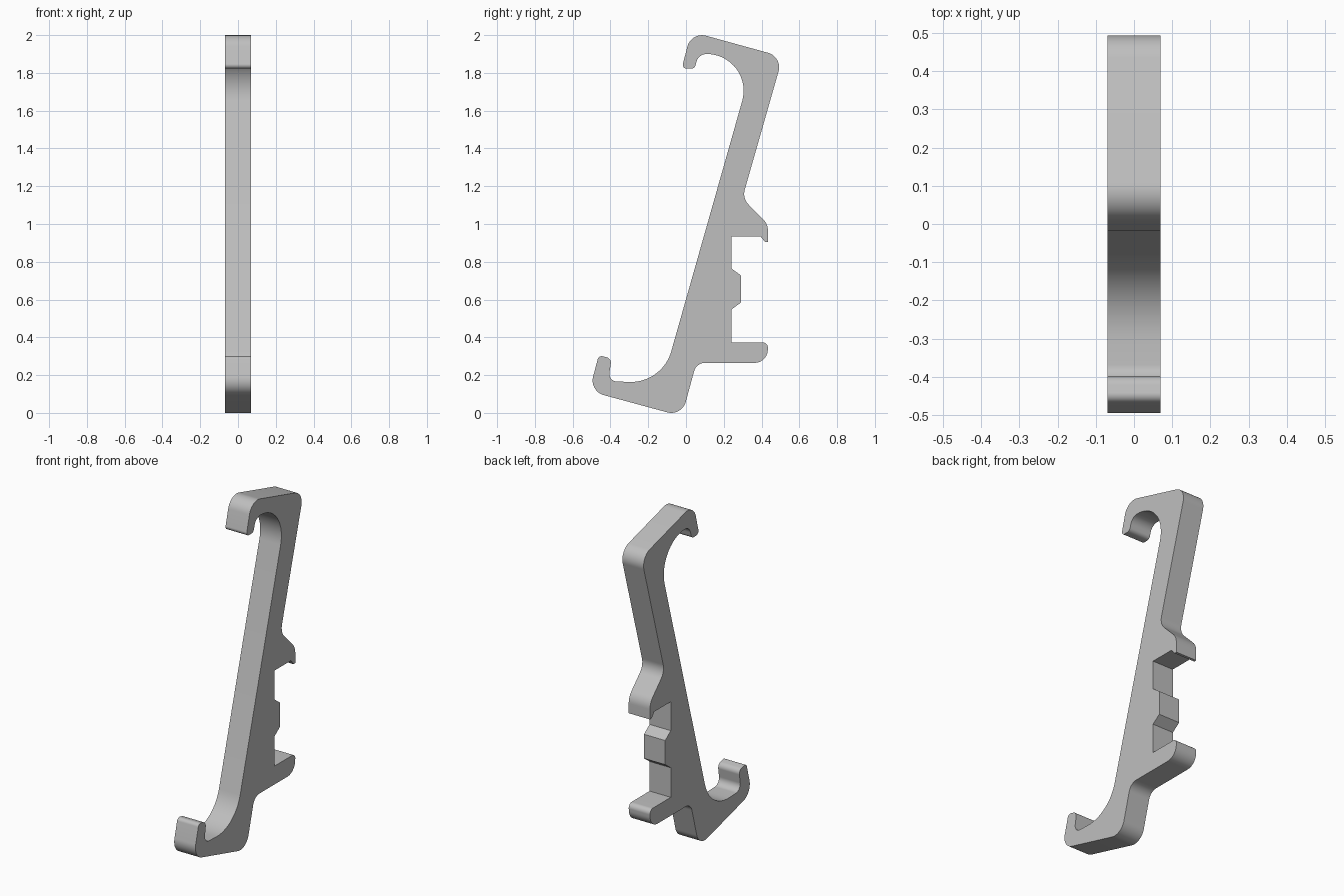
import bpy, bmesh, math
from mathutils import Vector

cube = bpy.data.objects.get("Cube")
if cube:
    bpy.data.objects.remove(cube)

HALF_WIDTH = 0.069

# Side outline as (y, z, corner radius)
upper_arm = [(-0.023, 1.823, 0.02), (0.028, 2.018, 0.08), (0.512, 1.885, 0.08),
             (0.298, 1.136, 0.08)]
clip_seat = [(0.434, 1.0, 0.09), (0.434, 0.905, 0), (0.418, 0.905, 0),
             (0.394, 0.935, 0), (0.24, 0.935, 0), (0.24, 0.765, 0),
             (0.292, 0.727, 0), (0.292, 0.585, 0), (0.24, 0.547, 0),
             (0.24, 0.373, 0), (0.436, 0.373, 0.028), (0.428, 0.265, 0.07)]
lower_hook = [(0.055, 0.265, 0.06), (-0.022, -0.018, 0.08), (-0.512, 0.115, 0.08),
              (-0.462, 0.305, 0.022), (-0.394, 0.288, 0.03), (-0.412, 0.168, 0.04),
              (-0.126, 0.157, 0.222)]
upper_hollow = [(0.368, 1.9, 0.195), (0.066, 1.9, 0.055), (0.046, 1.822, 0.025)]


def rounded(corners, step=math.radians(6)):
    """Replace each corner by an arc tangent to both of its edges."""
    points = []
    for i, (y, z, r) in enumerate(corners):
        c = Vector((y, z))
        if r == 0:
            points.append(c)
            continue
        a = (Vector(corners[i - 1][:2]) - c).normalized()
        b = (Vector(corners[(i + 1) % len(corners)][:2]) - c).normalized()
        half = a.angle(b) / 2
        centre = c + (a + b).normalized() * (r / math.sin(half))
        start = c + a * (r / math.tan(half)) - centre
        end = c + b * (r / math.tan(half)) - centre
        sweep = math.pi - 2 * half
        n = max(3, round(sweep / step))
        for k in range(n + 1):
            t = k / n
            points.append(centre + (start * math.sin((1 - t) * sweep)
                                    + end * math.sin(t * sweep)) / math.sin(sweep))
    return points


# Extruded bracket
bm = bmesh.new()
outline = rounded(upper_arm + clip_seat + lower_hook + upper_hollow)
side = bm.faces.new([bm.verts.new((-HALF_WIDTH, p.x, p.y)) for p in outline])
grown = bmesh.ops.extrude_face_region(bm, geom=[side])["geom"]
bmesh.ops.translate(bm, vec=(2 * HALF_WIDTH, 0, 0),
                    verts=[g for g in grown if isinstance(g, bmesh.types.BMVert)])
bmesh.ops.recalc_face_normals(bm, faces=bm.faces)
mesh = bpy.data.meshes.new("hook_bracket")
bm.to_mesh(mesh)
bm.free()

bracket = bpy.data.objects.new("hook_bracket", mesh)
bpy.context.collection.objects.link(bracket)

# Plain grey material
grey = bpy.data.materials.new("light_grey")
grey.use_nodes = True
colour = (0.52, 0.52, 0.52, 1)
grey.diffuse_color = colour
grey.node_tree.nodes["Principled BSDF"].inputs["Base Color"].default_value = colour
mesh.materials.append(grey)

# Smooth curves, sharp corners
bpy.ops.object.select_all(action="DESELECT")
bracket.select_set(True)
bpy.context.view_layer.objects.active = bracket
bpy.ops.object.shade_smooth_by_angle(angle=math.radians(30))
